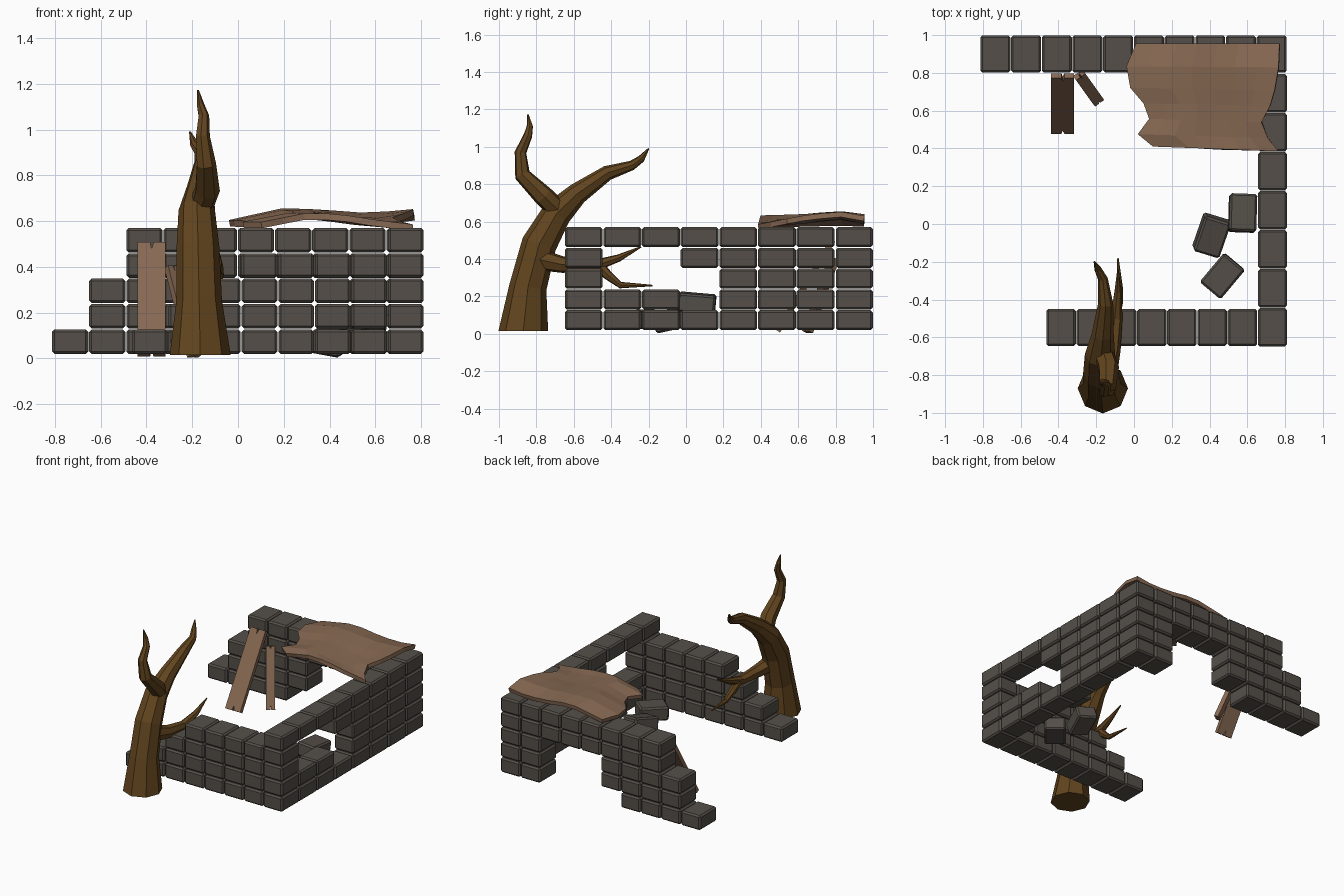
import bpy, bmesh, math
from mathutils import Vector, Matrix

if "Cube" in bpy.data.objects:
    bpy.data.objects.remove(bpy.data.objects["Cube"])


def material(name, rgb):
    m = bpy.data.materials.new(name)
    m.diffuse_color = (*rgb, 1)
    m.use_nodes = True
    m.node_tree.nodes["Principled BSDF"].inputs["Base Color"].default_value = m.diffuse_color
    return m


STONE = material("stone", (.09, .078, .066))
CLOTH = material("faded_hide", (.24, .14, .085))
BARK = material("bark", (.12, .058, .013))


def finish(name, bm, mat):
    bmesh.ops.recalc_face_normals(bm, faces=bm.faces)
    me = bpy.data.meshes.new(name)
    bm.to_mesh(me)
    bm.free()
    me.materials.append(mat)
    ob = bpy.data.objects.new(name, me)
    bpy.context.collection.objects.link(ob)
    return ob


def add_block(bm, centre, size, rot=Matrix()):
    m = Matrix.Translation(centre) @ rot @ Matrix.Diagonal((*size, 1))
    bmesh.ops.create_cube(bm, size=1, matrix=m)


def bevel(ob):
    b = ob.modifiers.new("bevel", 'BEVEL')
    b.width, b.segments = .011, 1


def wall(name, start, pitch, axis, across, thick, rows):
    """rows: for each course, the list of block indices that are present"""
    bm = bmesh.new()
    for r, cols in enumerate(rows):
        for i in cols:
            along = start + (i + .5) * pitch
            z = .0725 + r * .111
            if axis == 'x':
                add_block(bm, (along, across, z), (pitch - .004, thick, .107))
            else:
                add_block(bm, (across, along, z), (thick, pitch - .004, .107))
    bevel(finish(name, bm, STONE))


# Ruined walls with doorway, window and stepped ends
wall("back_wall", -.815, .1625, 'x', .9, .197,
     [[0, 1, 2, 3, 8, 9], [1, 2, 3, 4, 8, 9], [1, 2, 3, 4, 8, 9],
      range(2, 10), range(2, 10)])
wall("front_wall", -.466, .16, 'x', -.548, .197,
     [range(7), range(1, 7), range(2, 7), range(3, 7)])
wall("right_wall", -.65, .2065, 'y', .733, .155,
     [range(7), [0, 1, 2, 4, 5, 6], [0, 4, 5, 6], [0, 3, 4, 5, 6], range(7)])

# Fallen blocks
bm = bmesh.new()
for c, e in [((.575, .058, .165), (-5, 4, -2)),
             ((.41, -.06, .08), (12, 10, -17)),
             ((.468, -.275, .075), (3, 0, -40))]:
    rot = Matrix.Rotation(math.radians(e[2]), 4, 'Z') @ \
        Matrix.Rotation(math.radians(e[1]), 4, 'Y') @ \
        Matrix.Rotation(math.radians(e[0]), 4, 'X')
    add_block(bm, c, (.145, .2, .1), rot)
bevel(finish("fallen_blocks", bm, STONE))


# Leaning planks with split ends
def plank(name, foot, top, side, width, thick):
    foot, top = Vector(foot), Vector(top)
    up = top - foot
    side = Vector(side)
    side = (side - up * side.dot(up) / up.length_squared).normalized()
    n = side.cross(up).normalized() * thick
    h = width / 2
    outline = [(-h, 0), (-.1 * h, 0), (0, .06), (.15 * h, 0), (h, 0),
               (h, 1), (.15 * h, 1), (0, .94), (-.1 * h, 1), (-h, 1)]
    bm = bmesh.new()
    f = bm.faces.new([bm.verts.new(foot + side * s + up * t - n / 2) for s, t in outline])
    ext = bmesh.ops.extrude_face_region(bm, geom=[f])
    bmesh.ops.translate(bm, vec=n, verts=[v for v in ext['geom'] if isinstance(v, bmesh.types.BMVert)])
    finish(name, bm, CLOTH)


plank("wide_plank", (-.378, .49, .015), (-.378, .785, .5), (1, 0, 0), .122, .03)
plank("narrow_plank", (-.19, .65, .01), (-.29, .79, .4), (.8, .6, 0), .06, .03)


# Tattered hide draped over the corner
def sample(pts, t):
    for (a, va), (b, vb) in zip(pts, pts[1:]):
        if t <= b:
            return va + (vb - va) * (t - a) / (b - a)
    return pts[-1][1]


left = [(0, .10), (.12, .02), (.27, .08), (.42, .05), (.57, -.02), (.78, -.04), (1, .01)]
right = [(0, .765), (.12, .71), (.27, .675), (.42, .72), (.57, .745), (.78, .765), (1, .77)]
front_z = [(0, .595), (.3, .635), (.5, .632), (.75, .605), (1, .585)]
mid_z = [(0, .60), (.35, .648), (.55, .625), (.8, .61), (1, .63)]
back_z = [(0, .605), (.3, .66), (.55, .65), (.75, .638), (1, .655)]
bm = bmesh.new()
grid = []
for t, l in left:
    row = []
    for i in range(8):
        s = i / 7
        x = l + (sample(right, t) - l) * s
        y = .41 - .025 * s + (.955 - .41 + .025 * s) * t
        z = sample([(0, sample(front_z, s)), (.4, sample(mid_z, s)),
                    (.75, sample(back_z, s)), (1, sample(mid_z, s))], t)
        row.append(bm.verts.new((x, y, z)))
    grid.append(row)
for a, b in zip(grid, grid[1:]):
    for i in range(7):
        bm.faces.new((a[i], a[i + 1], b[i + 1], b[i]))
hide = finish("draped_hide", bm, CLOTH)
s = hide.modifiers.new("thickness", 'SOLIDIFY')
s.thickness, s.offset = .028, -1


# Dead tree: tapering seven-sided limbs, each point is x, y, z, radius
def limb(bm, pts, sides=7, flat_base=False):
    centres = [Vector(p[:3]) for p in pts]
    rings = []
    for i, c in enumerate(centres):
        d = centres[min(i + 1, len(pts) - 1)] - centres[max(i - 1, 0)]
        if flat_base and i == 0:
            d = Vector((0, 0, 1))
        d.normalize()
        u = (Vector((1, 0, 0)) - d * d.x).normalized()
        v = d.cross(u)
        rings.append([bm.verts.new(c + pts[i][3] * (u * math.cos(k * math.tau / sides)
                     + v * math.sin(k * math.tau / sides))) for k in range(sides)])
    for a, b in zip(rings, rings[1:]):
        for k in range(sides):
            j = (k + 1) % sides
            bm.faces.new((a[k], a[j], b[j], b[k]))
    bm.faces.new(rings[0])
    bm.faces.new(rings[-1])


bm = bmesh.new()
limb(bm, [(-.165, -.87, .015, .133), (-.17, -.845, .25, .1), (-.175, -.785, .48, .094),
          (-.18, -.69, .645, .08), (-.165, -.58, .75, .058), (-.15, -.42, .86, .04),
          (-.165, -.29, .90, .026), (-.19, -.24, .935, .02), (-.21, -.2, .99, .004)], 8, True)
limb(bm, [(-.17, -.66, .64, .055), (-.135, -.76, .735, .056), (-.14, -.875, .85, .044),
          (-.155, -.885, .97, .032), (-.15, -.845, 1.06, .024),
          (-.165, -.835, 1.11, .017), (-.175, -.845, 1.172, .004)])
limb(bm, [(-.15, -.8, .40, .06), (-.115, -.66, .37, .045), (-.095, -.5, .36, .034),
          (-.085, -.36, .405, .02), (-.085, -.24, .465, .004)])
limb(bm, [(-.1, -.47, .37, .03), (-.085, -.42, .315, .026),
          (-.075, -.35, .26, .018), (-.085, -.18, .258, .004)])
finish("dead_tree", bm, BARK)
